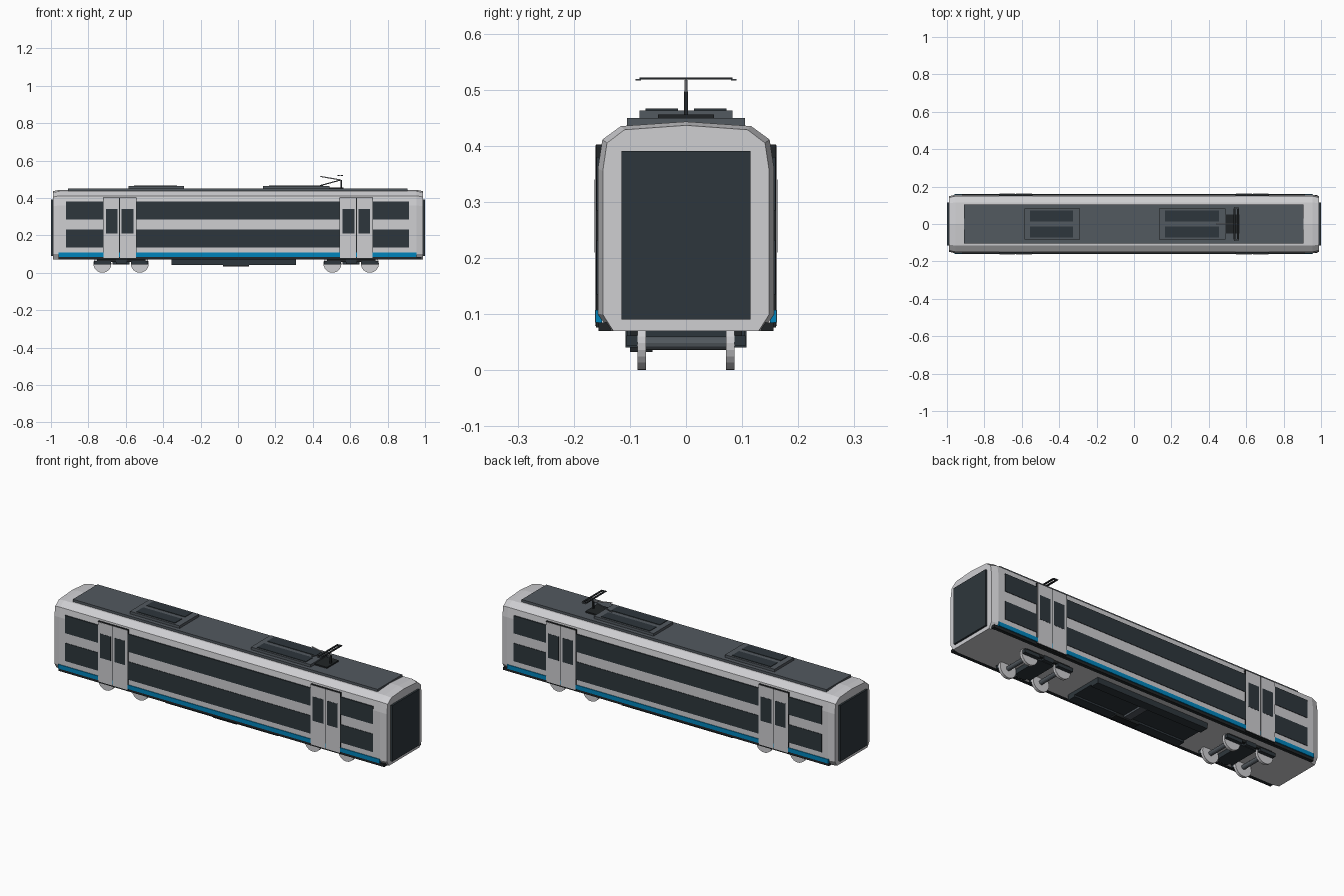
import bpy, bmesh
from mathutils import Vector

if "Cube" in bpy.data.objects:
    bpy.data.objects.remove(bpy.data.objects["Cube"], do_unlink=True)


def material(name, r, g, b):
    m = bpy.data.materials.new(name)
    m.use_nodes = True
    m.diffuse_color = (r, g, b, 1)
    m.node_tree.nodes["Principled BSDF"].inputs["Base Color"].default_value = (r, g, b, 1)
    return m


SHELL = material("light grey", 0.62, 0.62, 0.64)
GLASS = material("dark glass", 0.027, 0.037, 0.045)
ROOF = material("roof grey", 0.085, 0.1, 0.115)
BLUE = material("blue", 0.0, 0.23, 0.5)
BLACK = material("black trim", 0.015, 0.018, 0.02)


def finish(bm, name, mat):
    bmesh.ops.recalc_face_normals(bm, faces=bm.faces)
    me = bpy.data.meshes.new(name)
    bm.to_mesh(me)
    bm.free()
    me.materials.append(mat)
    ob = bpy.data.objects.new(name, me)
    bpy.context.collection.objects.link(ob)
    return ob


def box(name, mat, x, y, z):
    """Box from (low, high) ranges."""
    bm = bmesh.new()
    bmesh.ops.create_cube(bm, size=1)
    for v in bm.verts:
        v.co = [r[0] if c < 0 else r[1] for r, c in zip((x, y, z), v.co)]
    return finish(bm, name, mat)


def both_sides(name, mat, x, y, z):
    """The same box on the left and right of the centre plane."""
    box(name + "_front", mat, x, (-y[1], -y[0]), z)
    box(name + "_back", mat, x, y, z)


def rod(name, mat, a, b, radius, sides=8):
    a, b = Vector(a), Vector(b)
    bm = bmesh.new()
    bmesh.ops.create_cone(bm, cap_ends=True, segments=sides, radius1=radius,
                          radius2=radius, depth=(b - a).length)
    turn = (b - a).to_track_quat("Z", "Y")
    for v in bm.verts:
        v.co = turn @ v.co + (a + b) / 2
    return finish(bm, name, mat)


# Car body: one cross-section lofted along x, pulled in at the ends
half = [(0.137, 0.07), (0.157, 0.1), (0.157, 0.36), (0.149, 0.411), (0.116, 0.435)]
section = half + [(0, 0.443)] + [(-y, z) for y, z in reversed(half)]
bm = bmesh.new()
rings = []
for x, sy, sz in ((-0.99, 0.945, 0.982), (-0.955, 1, 1), (0.955, 1, 1), (0.99, 0.945, 0.982)):
    rings.append([bm.verts.new((x, y * sy, 0.07 + (z - 0.07) * sz)) for y, z in section])
for a, b in zip(rings, rings[1:]):
    for i in range(len(section)):
        j = (i + 1) % len(section)
        bm.faces.new((a[i], a[j], b[j], b[i]))
bm.faces.new(rings[0])
bm.faces.new(rings[-1])
finish(bm, "body", SHELL)

# End screens
for side, s in (("right", -1), ("left", 1)):
    box("end_screen_" + side, GLASS, sorted((s * 0.985, s)), (-0.115, 0.115), (0.09, 0.391))

# Window bands, stripe and sill
both_sides("upper_windows", GLASS, (-0.92, 0.915), (0.15, 0.1595), (0.285, 0.38))
both_sides("lower_windows", GLASS, (-0.92, 0.915), (0.15, 0.1595), (0.135, 0.232))
both_sides("stripe", BLUE, (-0.96, 0.955), (0.15, 0.161), (0.085, 0.107))
both_sides("sill", BLACK, (-0.96, 0.98), (0.135, 0.156), (0.07, 0.085))

# Sliding doors, two leaves each
for place, cx in (("right", -0.633), ("left", 0.633)):
    both_sides("door_gap_" + place, BLACK, (cx - 0.09, cx + 0.09), (0.15, 0.1605), (0.076, 0.402))
    for leaf, s in (("a", -1), ("b", 1)):
        tag = place + "_" + leaf
        both_sides("door_leaf_" + tag, SHELL, sorted((cx + s * 0.002, cx + s * 0.087)),
                   (0.15, 0.162), (0.079, 0.4))
        both_sides("door_window_" + tag, GLASS, sorted((cx + s * 0.011, cx + s * 0.074)),
                   (0.155, 0.163), (0.21, 0.34))

# Roof deck with two equipment units
box("roof_deck", ROOF, (-0.91, 0.905), (-0.105, 0.105), (0.436, 0.449))
for place, x0, x1 in (("right", -0.585, -0.29), ("left", 0.135, 0.49)):
    box("roof_unit_" + place, ROOF, (x0, x1), (-0.083, 0.083), (0.445, 0.463))
    both_sides("roof_grille_" + place, GLASS, (x0 + 0.03, x1 - 0.035), (0.014, 0.072), (0.455, 0.466))

# Pantograph
box("pantograph_base", BLACK, (0.49, 0.565), (-0.05, 0.05), (0.445, 0.456))
rod("pantograph_lower_arm", ROOF, (0.44, 0, 0.466), (0.55, 0, 0.496), 0.003)
rod("pantograph_upper_arm", SHELL, (0.55, 0, 0.496), (0.44, 0, 0.515), 0.003)
box("pantograph_post", BLACK, (0.548, 0.556), (-0.004, 0.004), (0.45, 0.497))
for i, x in enumerate((0.538, 0.556)):
    box("contact_strip_%d" % i, BLACK, (x - 0.005, x + 0.005), (-0.083, 0.083), (0.518, 0.522))
both_sides("pantograph_horn", ROOF, (0.535, 0.56), (0.08, 0.09), (0.516, 0.519))

# Underfloor equipment
box("underfloor_tray", GLASS, (-0.355, 0.31), (-0.108, 0.108), (0.05, 0.071))
both_sides("underfloor_case", GLASS, (-0.355, 0.31), (0.06, 0.108), (0.04, 0.07))
box("underfloor_crossbar", ROOF, (-0.03, 0.01), (-0.06, 0.06), (0.04, 0.055))
box("underfloor_box", BLACK, (-0.08, 0.06), (-0.1, -0.06), (0.032, 0.06))

# Bogies: wheels, axles, frames
for place, cx in (("right", -0.625), ("left", 0.605)):
    for n, x in (("a", cx - 0.1), ("b", cx + 0.1)):
        tag = place + "_" + n
        rod("axle_" + tag, ROOF, (x, -0.08, 0.048), (x, 0.08, 0.048), 0.012, 12)
        for side, s in (("front", -1), ("back", 1)):
            rod("wheel_%s_%s" % (tag, side), SHELL, (x, s * 0.071, 0.048), (x, s * 0.086, 0.048), 0.048, 24)
        both_sides("axle_box_" + tag, GLASS, (x - 0.045, x + 0.045), (0.086, 0.106), (0.043, 0.062))
    both_sides("bogie_frame_" + place, BLACK, (cx - 0.13, cx + 0.13), (0.086, 0.1), (0.056, 0.07))
    both_sides("bogie_spring_" + place, GLASS, (cx - 0.028, cx + 0.028), (0.085, 0.104), (0.047, 0.07))
    box("bogie_bolster_" + place, GLASS, (cx - 0.045, cx + 0.045), (-0.086, 0.086), (0.045, 0.071))
